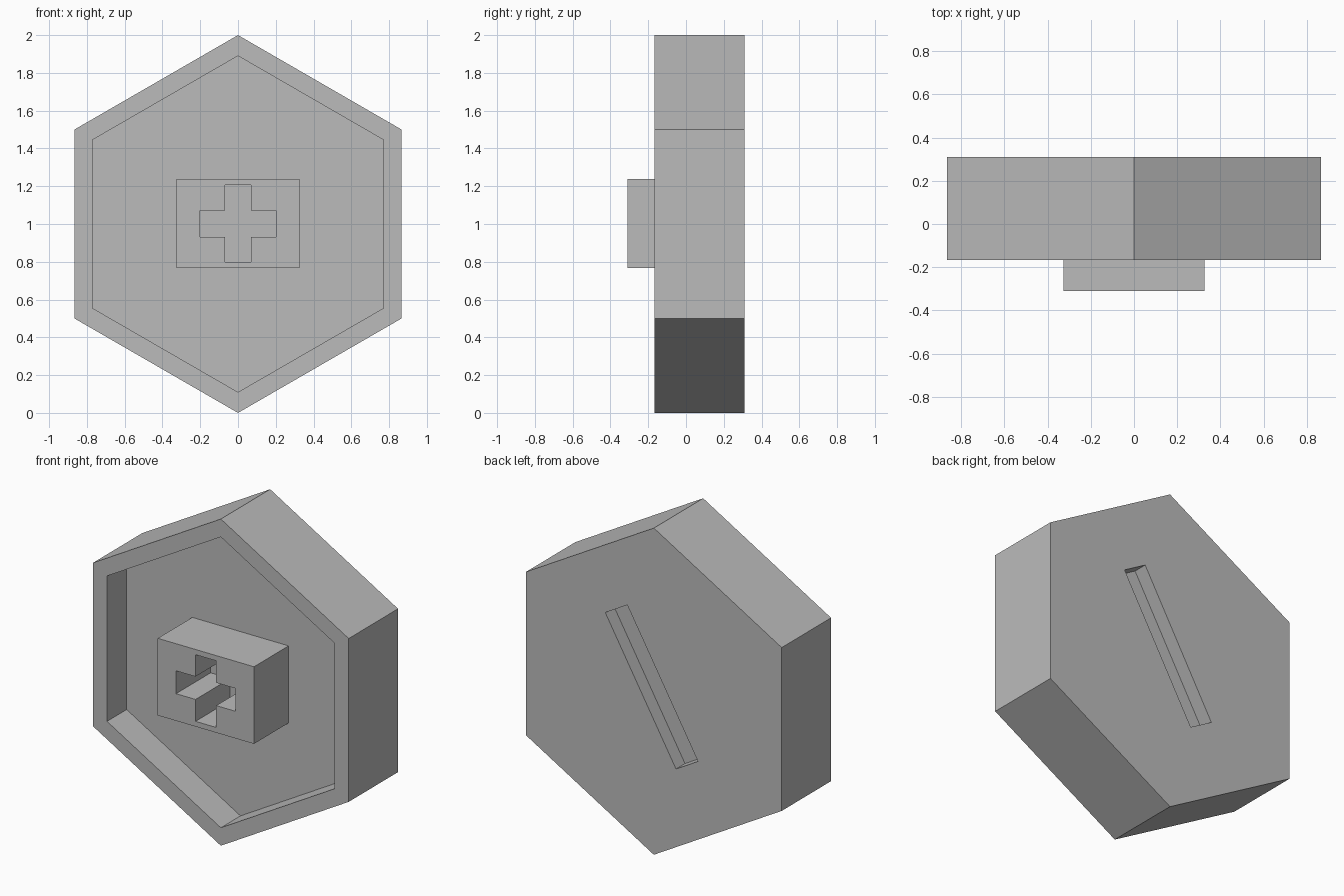
import bpy
import bmesh
from math import cos, sin, pi, radians
from mathutils import Matrix, Vector

cube = bpy.data.objects.get("Cube")
if cube:
    bpy.data.objects.remove(cube, do_unlink=True)

FRONT, RIM, FLOOR, BACK = -0.311, -0.166, 0.024, 0.311

grey = bpy.data.materials.new("plain grey")
grey.use_nodes = True
colour = (0.5, 0.5, 0.5, 1)
grey.diffuse_color = colour
grey.node_tree.nodes["Principled BSDF"].inputs["Base Color"].default_value = colour


def hexagon(radius):
    return [(radius * sin(i * pi / 3), radius * cos(i * pi / 3)) for i in range(6)]


def rectangle(w, h):
    return [(-w, -h), (w, -h), (w, h), (-w, h)]


def prism(name, outline, y0, y1, centre=(0, 1), turn=0):
    """Extrude an x-z outline from y0 to y1, turned about its centre."""
    bm = bmesh.new()
    spin = Matrix.Rotation(turn, 3, "Y")
    shift = Vector((centre[0], 0, centre[1]))
    verts = [bm.verts.new(spin @ Vector((x, y0, z)) + shift) for x, z in outline]
    face = bm.faces.new(verts)
    out = bmesh.ops.extrude_face_region(bm, geom=[face])
    moved = [v for v in out["geom"] if isinstance(v, bmesh.types.BMVert)]
    bmesh.ops.translate(bm, verts=moved, vec=(0, y1 - y0, 0))
    bmesh.ops.recalc_face_normals(bm, faces=bm.faces)
    mesh = bpy.data.meshes.new(name)
    bm.to_mesh(mesh)
    bm.free()
    mesh.materials.append(grey)
    obj = bpy.data.objects.new(name, mesh)
    bpy.context.collection.objects.link(obj)
    return obj


def cut(target, cutter):
    """Subtract the cutter for good, then remove it."""
    cutter.hide_render = True
    mod = target.modifiers.new("cut", "BOOLEAN")
    mod.operation = "DIFFERENCE"
    mod.solver = "EXACT"
    mod.object = cutter
    bpy.context.view_layer.objects.active = target
    bpy.ops.object.modifier_apply(modifier=mod.name)
    bpy.data.objects.remove(cutter, do_unlink=True)


# Hexagonal body with a recessed front and a slanted slot in the back
body = prism("hexagonal_body", hexagon(1), RIM, BACK)
cut(body, prism("recess_cutter", hexagon(0.89), RIM - 0.1, FLOOR))
cut(body, prism("slot_cutter", rectangle(0.086, 0.479), BACK - 0.087, BACK + 0.1,
                centre=(0.015, 1.023), turn=radians(30)))

# Central block with a cross-shaped socket down to the recess floor
block = prism("socket_block", rectangle(0.326, 0.236), FRONT, FLOOR, centre=(0, 1.002))
a, w, h = 0.07, 0.202, 0.204
cross = [(-a, -h), (a, -h), (a, -a), (w, -a), (w, a), (a, a),
         (a, h), (-a, h), (-a, a), (-w, a), (-w, -a), (-a, -a)]
cut(block, prism("cross_cutter", cross, FRONT - 0.1, FLOOR + 0.1, centre=(0, 1.002)))
